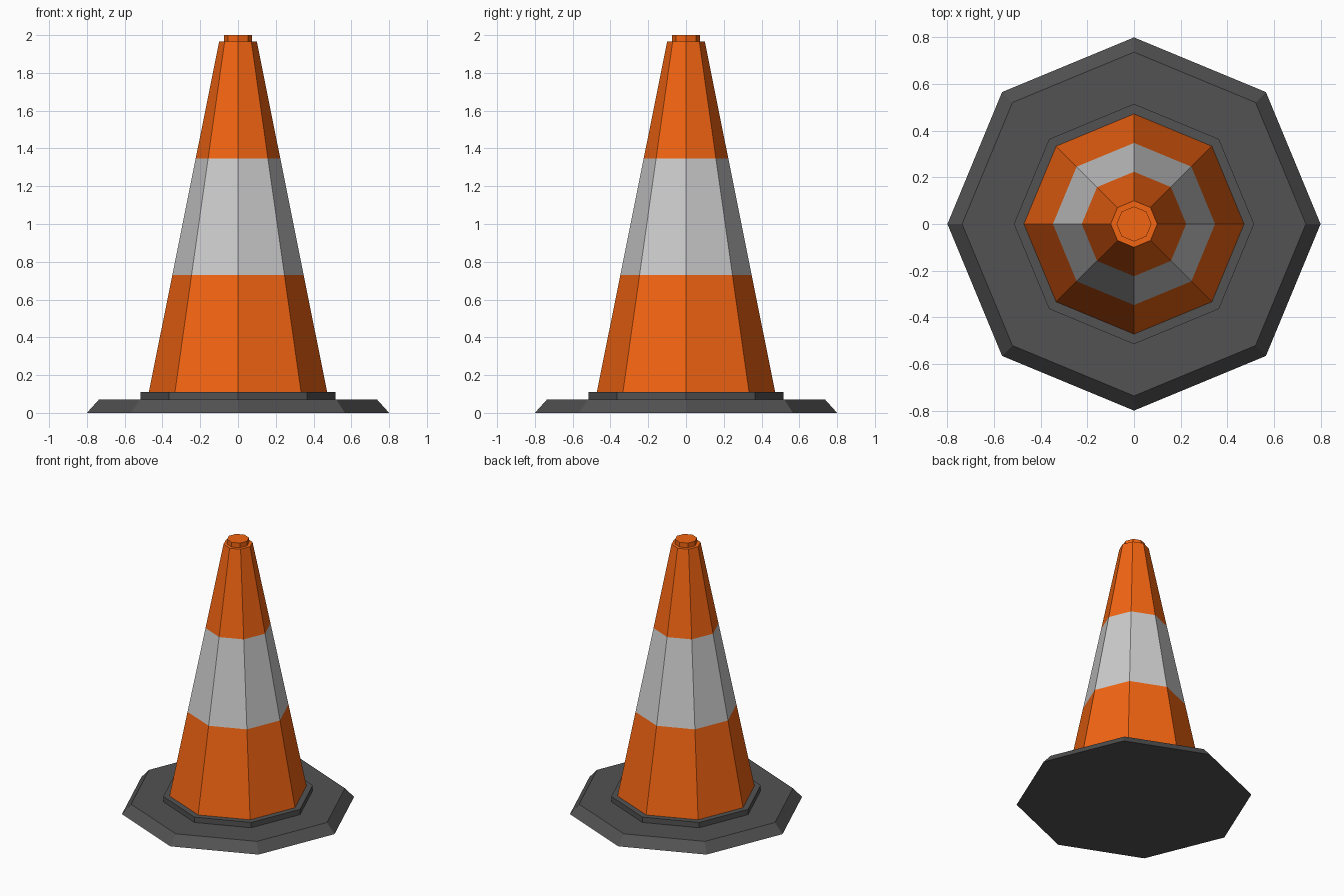
import bpy, bmesh, math

if "Cube" in bpy.data.objects:
    bpy.data.objects.remove(bpy.data.objects["Cube"])

SIDES = 8


def material(name, rgb):
    m = bpy.data.materials.new(name)
    m.diffuse_color = (*rgb, 1)
    m.use_nodes = True
    m.node_tree.nodes["Principled BSDF"].inputs["Base Color"].default_value = m.diffuse_color
    return m


def lathe(name, profile, mats, band_rows=()):
    """Octagonal solid from (radius, z) rings, bottom to top, capped at both ends."""
    bm = bmesh.new()
    rings = []
    for r, z in profile:
        angles = [2 * math.pi * i / SIDES for i in range(SIDES)]
        rings.append([bm.verts.new((r * math.cos(a), r * math.sin(a), z)) for a in angles])
    for row, (lo, hi) in enumerate(zip(rings, rings[1:])):
        for i in range(SIDES):
            j = (i + 1) % SIDES
            face = bm.faces.new((lo[i], lo[j], hi[j], hi[i]))
            face.material_index = 1 if row in band_rows else 0
    bm.faces.new(rings[0][::-1])
    bm.faces.new(rings[-1])
    mesh = bpy.data.meshes.new(name)
    bm.to_mesh(mesh)
    bm.free()
    for m in mats:
        mesh.materials.append(m)
    obj = bpy.data.objects.new(name, mesh)
    bpy.context.collection.objects.link(obj)
    return obj


orange = material("orange", (0.9, 0.13, 0.006))
white = material("reflective_white", (0.6, 0.6, 0.6))
rubber = material("dark_rubber", (0.085, 0.085, 0.085))

# Bevelled foot with raised collar
lathe("base", [(0.80, 0), (0.737, 0.07), (0.515, 0.07), (0.515, 0.11)], [rubber])

# Tapered body with reflective band, stepped in to a small top cap
z0, z1, r0, r1 = 0.11, 1.965, 0.472, 0.10
body = [(r0 + (r1 - r0) * (z - z0) / (z1 - z0), z) for z in (z0, 0.73, 1.347, z1)]
lathe("cone_body", body + [(0.075, z1), (0.075, 2.0)], [orange, white], band_rows=(1,))
